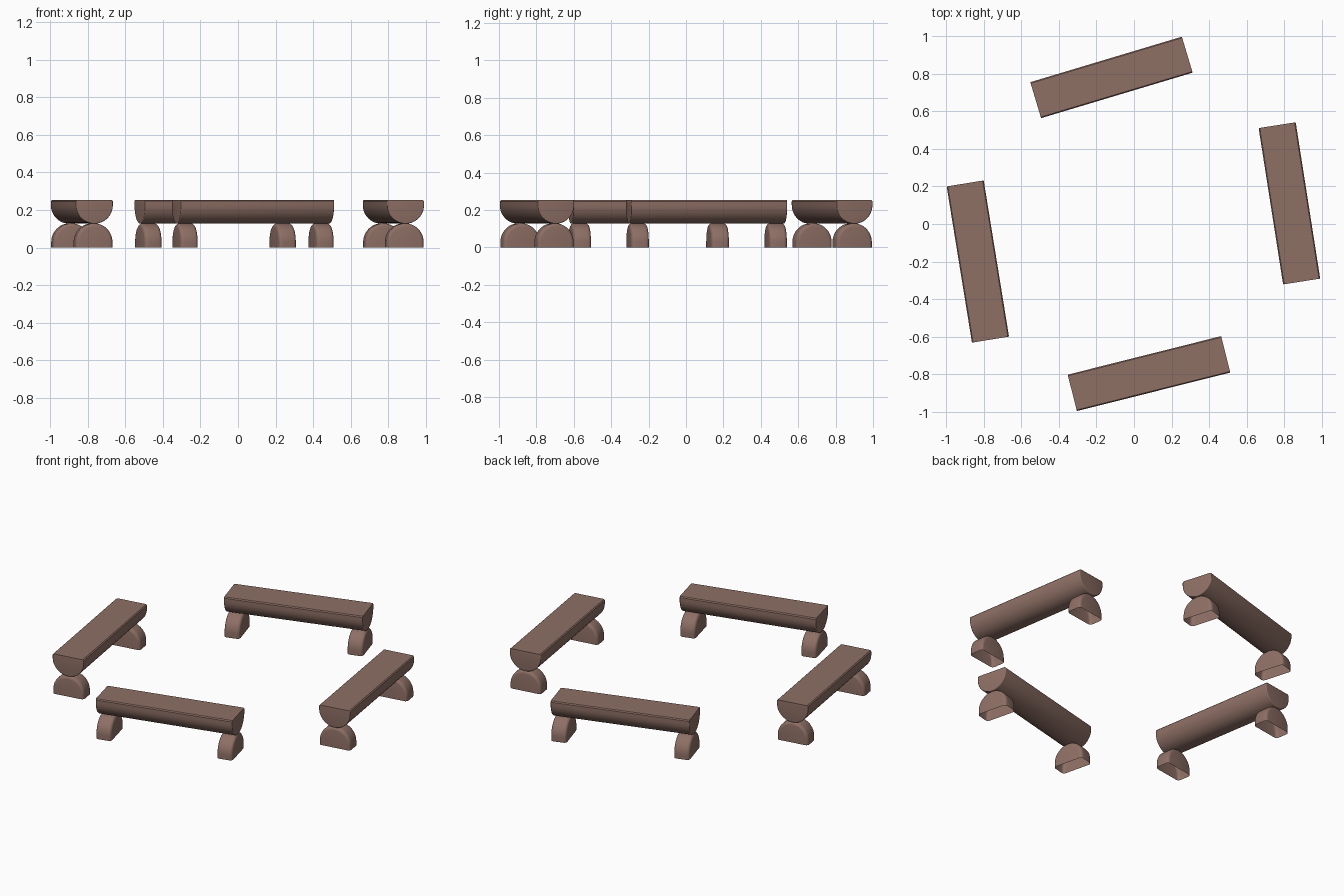
import bpy, bmesh
from math import sin, cos, pi, radians
from mathutils import Matrix, Vector

if "Cube" in bpy.data.objects:
    bpy.data.objects.remove(bpy.data.objects["Cube"])

LENGTH, RADIUS, SEAT_TOP = 0.843, 0.1, 0.253
LEG_THICK = 0.096

wood = bpy.data.materials.new("brown_wood")
wood.diffuse_color = (0.27, 0.16, 0.13, 1)
wood.use_nodes = True
wood.node_tree.nodes["Principled BSDF"].inputs["Base Color"].default_value = wood.diffuse_color


def arch(height, inset, chamfer, steps=24):
    """Half-log section: short straight sides under a round arch, flat at z = 0."""
    r = RADIUS - inset
    stilt = height - RADIUS
    pts = [(r, stilt)] if chamfer == 0 else []
    pts = [(r - chamfer, 0.0)]
    if chamfer:
        pts.append((r, chamfer))
    pts += [(r * cos(pi * i / steps), stilt + r * sin(pi * i / steps)) for i in range(steps + 1)]
    if chamfer:
        pts.append((-r, chamfer))
    pts.append((-r + chamfer, 0.0))
    return pts


def half_log(name, length, height, rim, chamfer, closed, matrix):
    """Loft arches along x with a rounded rim at both ends."""
    h = length / 2
    ends = [(rim * (1 - sin(a)), h - rim * (1 - cos(a)))
            for a in (0, pi / 8, pi / 4, 3 * pi / 8, pi / 2)]
    rings = [(i, -x) for i, x in ends] + [(i, x) for i, x in reversed(ends)]
    bm = bmesh.new()
    loops = [[bm.verts.new((x, y, z)) for y, z in arch(height, i, chamfer)] for i, x in rings]
    for a, b in zip(loops, loops[1:]):
        for k in range(len(a) - 1):
            bm.faces.new((a[k], a[k + 1], b[k + 1], b[k]))
        if closed:
            bm.faces.new((a[-1], a[0], b[0], b[-1]))
    bm.faces.new(loops[0])
    bm.faces.new(list(reversed(loops[-1])))
    bmesh.ops.recalc_face_normals(bm, faces=bm.faces)
    # make sure the round side faces outward
    top = max(bm.faces, key=lambda f: f.calc_center_median().z)
    if top.normal.z < 0:
        bmesh.ops.reverse_faces(bm, faces=bm.faces)
    bm.transform(matrix)
    me = bpy.data.meshes.new(name)
    bm.to_mesh(me)
    bm.free()
    me.materials.append(wood)
    ob = bpy.data.objects.new(name, me)
    bpy.context.collection.objects.link(ob)
    bpy.ops.object.select_all(action='DESELECT')
    ob.select_set(True)
    bpy.context.view_layer.objects.active = ob
    bpy.ops.object.shade_smooth_by_angle(angle=radians(35))


def bench(side, x, y, angle):
    place = Matrix.Translation((x, y, 0)) @ Matrix.Rotation(radians(angle), 4, 'Z')
    # seat: half log turned flat side up
    flip = Matrix.Translation((0, 0, SEAT_TOP)) @ Matrix.Rotation(pi, 4, 'X')
    half_log(side + "_bench_seat", LENGTH, 0.126, 0.005, 0.006, True, place @ flip)
    # legs: short half logs, hollow underneath, flush with the seat ends
    for s, tag in ((-1, "a"), (1, "b")):
        off = Matrix.Translation((s * (LENGTH - LEG_THICK) / 2, 0, 0))
        half_log(side + "_bench_leg_" + tag, LEG_THICK, 0.129, 0.018, 0, False, place @ off)


# ring of four benches
bench("left", -0.832, -0.20, -80.8)
bench("right", 0.828, 0.11, -81.1)
bench("back", -0.12, 0.781, 16.7)
bench("front", 0.08, -0.797, 14.1)
